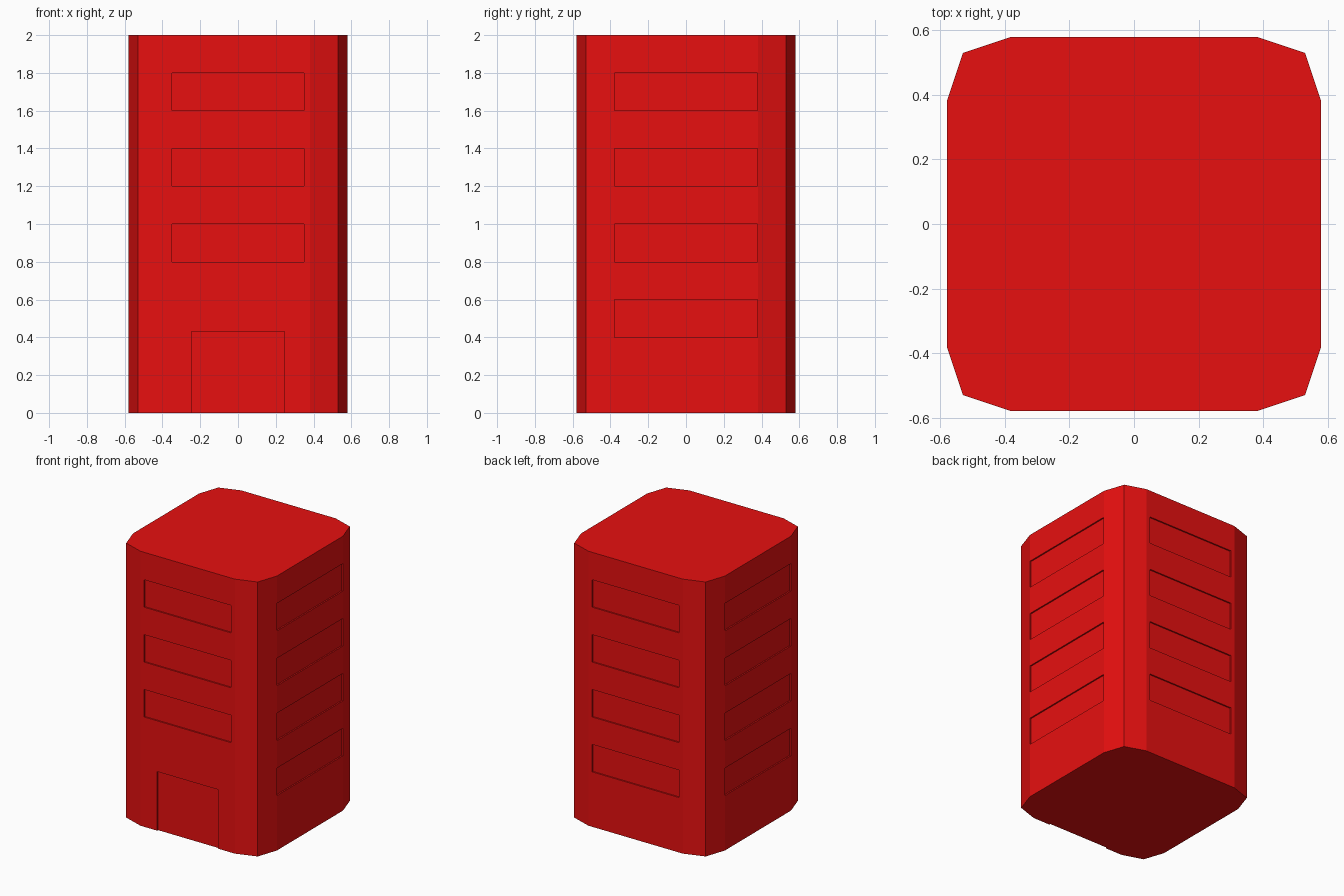
import bpy, bmesh
from mathutils import Matrix

if "Cube" in bpy.data.objects:
    bpy.data.objects.remove(bpy.data.objects["Cube"])

HALF, DEPTH = 0.58, 0.01


def finish(name, bm):
    bmesh.ops.recalc_face_normals(bm, faces=bm.faces)
    mesh = bpy.data.meshes.new(name)
    bm.to_mesh(mesh)
    bm.free()
    obj = bpy.data.objects.new(name, mesh)
    bpy.context.collection.objects.link(obj)
    return obj


def add_box(bm, lo, hi):
    size = [b - a for a, b in zip(lo, hi)]
    mid = [(a + b) / 2 for a, b in zip(lo, hi)]
    bmesh.ops.create_cube(bm, size=1, matrix=Matrix.Translation(mid) @ Matrix.Diagonal((*size, 1)))


# Tower: square plan with two-facet rounded corners
bm = bmesh.new()
corner = [(HALF, 0.38), (0.53, 0.53), (0.38, HALF)]
plan = []
for _ in range(4):
    plan += corner
    corner = [(-y, x) for x, y in corner]
base = bm.faces.new([bm.verts.new((x, y, 0)) for x, y in plan])
top = bmesh.ops.extrude_face_region(bm, geom=[base], use_keep_orig=True)
bmesh.ops.translate(bm, vec=(0, 0, 2), verts=[v for v in top["geom"] if isinstance(v, bmesh.types.BMVert)])
tower = finish("tower", bm)

red = bpy.data.materials.new("red")
red.diffuse_color = (0.8, 0.005, 0.005, 1)
red.use_nodes = True
red.node_tree.nodes["Principled BSDF"].inputs["Base Color"].default_value = red.diffuse_color
tower.data.materials.append(red)

# Shallow window strips on every side, with a doorway at the front
bm = bmesh.new()
inner, outer = HALF - DEPTH, HALF + 0.1
for floor in range(4):
    z0, z1 = 0.4 + 0.4 * floor, 0.6 + 0.4 * floor
    add_box(bm, (-0.35, inner, z0), (0.35, outer, z1))
    add_box(bm, (inner, -0.379, z0), (outer, 0.379, z1))
    add_box(bm, (-outer, -0.379, z0), (-inner, 0.379, z1))
    if floor:
        add_box(bm, (-0.35, -outer, z0), (0.35, -inner, z1))
add_box(bm, (-0.245, -outer, -0.1), (0.245, -inner, 0.43))
cutter = finish("window_and_door_cutter", bm)
cutter.data.materials.append(red)
cutter.hide_render = True
cutter.hide_viewport = True

# Carve the recesses
cut = tower.modifiers.new("recesses", "BOOLEAN")
cut.operation = "DIFFERENCE"
cut.solver = "EXACT"
cut.object = cutter
